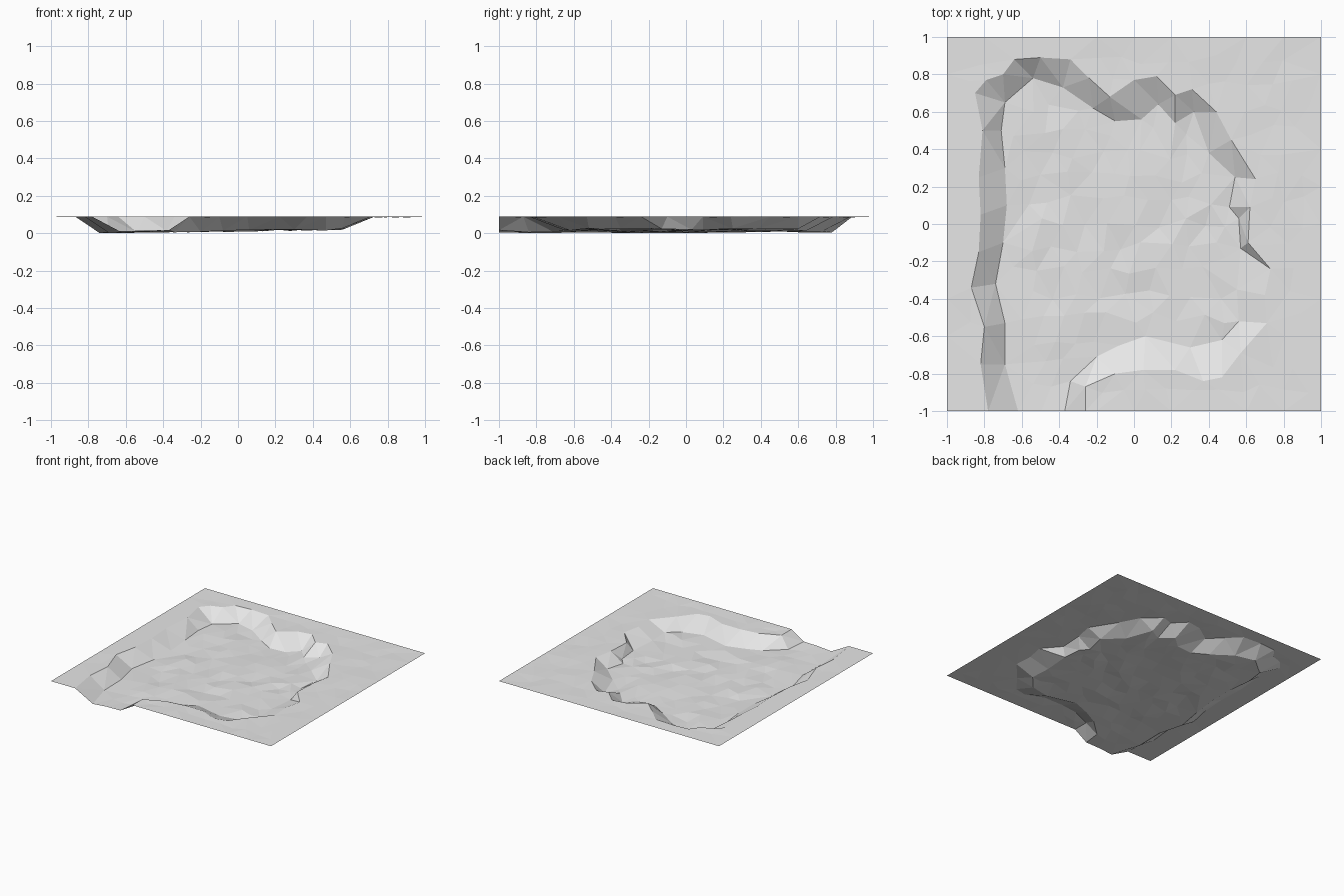
import bpy
import bmesh
import random
from mathutils import Vector
from mathutils.geometry import delaunay_2d_cdt, intersect_point_line

random.seed(4)

default_cube = bpy.data.objects.get("Cube")
if default_cube:
    bpy.data.objects.remove(default_cube, do_unlink=True)

GROUND = 0.095
SPACING = 0.125


def outline(points):
    """Turn hundredths into a 2D path."""
    return [Vector((x / 100, y / 100)) for x, y in points]


# Upper lip of the basin, from the left of the front opening round to its right
lip = outline([
    (-78, -100), (-82, -75), (-80, -55), (-87, -34), (-83, -15), (-82, 5),
    (-83, 25), (-81, 50), (-85, 70), (-79, 77), (-70, 80), (-64, 88),
    (-50, 89), (-34, 88), (-24, 78), (-13, 68), (0, 77), (12, 79),
    (22, 69), (31, 72), (44, 60), (52, 45), (65, 24), (74, 14),
    (62, 9), (61, -10), (73, -24), (70, -38), (71, -53), (57, -69),
    (47, -82), (37, -84), (22, -78), (5, -78), (-10, -80), (-26, -87), (-26, -100)])

# Foot of the basin wall, in the same order
foot = outline([
    (-62, -100), (-69, -75), (-69, -53), (-74, -32), (-70, -10), (-68, 10),
    (-69, 30), (-71, 50), (-69, 65), (-54, 78), (-38, 73), (-22, 62),
    (-10, 55), (4, 56), (13, 64), (22, 54), (32, 60), (40, 38),
    (54, 25), (51, 9), (56, 3), (57, -13), (49, -18), (55, -35),
    (56, -52), (47, -62), (30, -66), (6, -60), (-8, -65), (-20, -71),
    (-38, -72), (-34, -84), (-37, -100)])


def inside(p, loop):
    """Even-odd test of a point against a closed loop."""
    hit = False
    for a, b in zip(loop, loop[1:] + loop[:1]):
        if (a.y > p.y) != (b.y > p.y):
            if p.x < a.x + (p.y - a.y) * (b.x - a.x) / (b.y - a.y):
                hit = not hit
    return hit


def clearance(p, path):
    """Distance from a point to an open path."""
    gaps = []
    for a, b in zip(path, path[1:]):
        _, t = intersect_point_line(p, a, b)
        gaps.append((p - a.lerp(b, min(max(t, 0), 1))).length)
    return min(gaps)


def floor_height(p):
    return 0.021 + 0.012 * p.x + random.uniform(-0.007, 0.007)


points, heights, edges = [], [], []


def add(p, z):
    points.append(p)
    heights.append(z)


# Constrained lip and foot lines
for path, is_floor in ((lip, False), (foot, True)):
    start = len(points)
    for p in path:
        add(p, floor_height(p) if is_floor else GROUND)
    edges += [(start + i, start + i + 1) for i in range(len(path) - 1)]

# Straight sheet border, skipping the stretch of the front opening
for i in range(-5, 5):
    t = i / 5
    for p in (Vector((t, -1)), Vector((1, t)), Vector((-t, 1)), Vector((-1, -t))):
        if p.y > -1 or not lip[0].x <= p.x <= lip[-1].x:
            add(p, GROUND)
middle = (foot[0] + foot[-1]) / 2
add(middle, floor_height(middle))

# Loose facets over the ground and the basin floor
steps = int(0.94 / SPACING)
for row in range(-steps, steps + 1):
    for col in range(-steps, steps + 1):
        offset = SPACING / 2 if row % 2 else 0
        wobble = Vector((random.uniform(-0.03, 0.03), random.uniform(-0.03, 0.03)))
        p = Vector((col * SPACING + offset, row * SPACING)) + wobble
        if max(abs(p.x), abs(p.y)) > 0.95:
            continue
        if min(clearance(p, lip), clearance(p, foot)) < 0.05:
            continue
        if inside(p, foot):
            add(p, floor_height(p))
        elif not inside(p, lip):
            add(p, GROUND + random.uniform(-0.004, 0.001))

verts, _, faces, origins, _, _ = delaunay_2d_cdt(points, edges, [], 0, 0.0001)

# Triangulated terrain sheet
lowest = min(heights)
bm = bmesh.new()
sheet = []
for v, origin in zip(verts, origins):
    z = heights[origin[0]] if origin else GROUND / 2
    sheet.append(bm.verts.new((v.x, v.y, z - lowest)))
for f in faces:
    bm.faces.new([sheet[i] for i in f])
bm.normal_update()
for f in bm.faces:
    f.smooth = False
    if f.normal.z < 0:
        f.normal_flip()

mesh = bpy.data.meshes.new("terrain_basin")
bm.to_mesh(mesh)
bm.free()

stone = bpy.data.materials.new("light_grey")
stone.use_nodes = True
colour = (0.8, 0.8, 0.8, 1)
stone.diffuse_color = colour
stone.node_tree.nodes["Principled BSDF"].inputs["Base Color"].default_value = colour
mesh.materials.append(stone)

terrain = bpy.data.objects.new("terrain_basin", mesh)
bpy.context.collection.objects.link(terrain)
